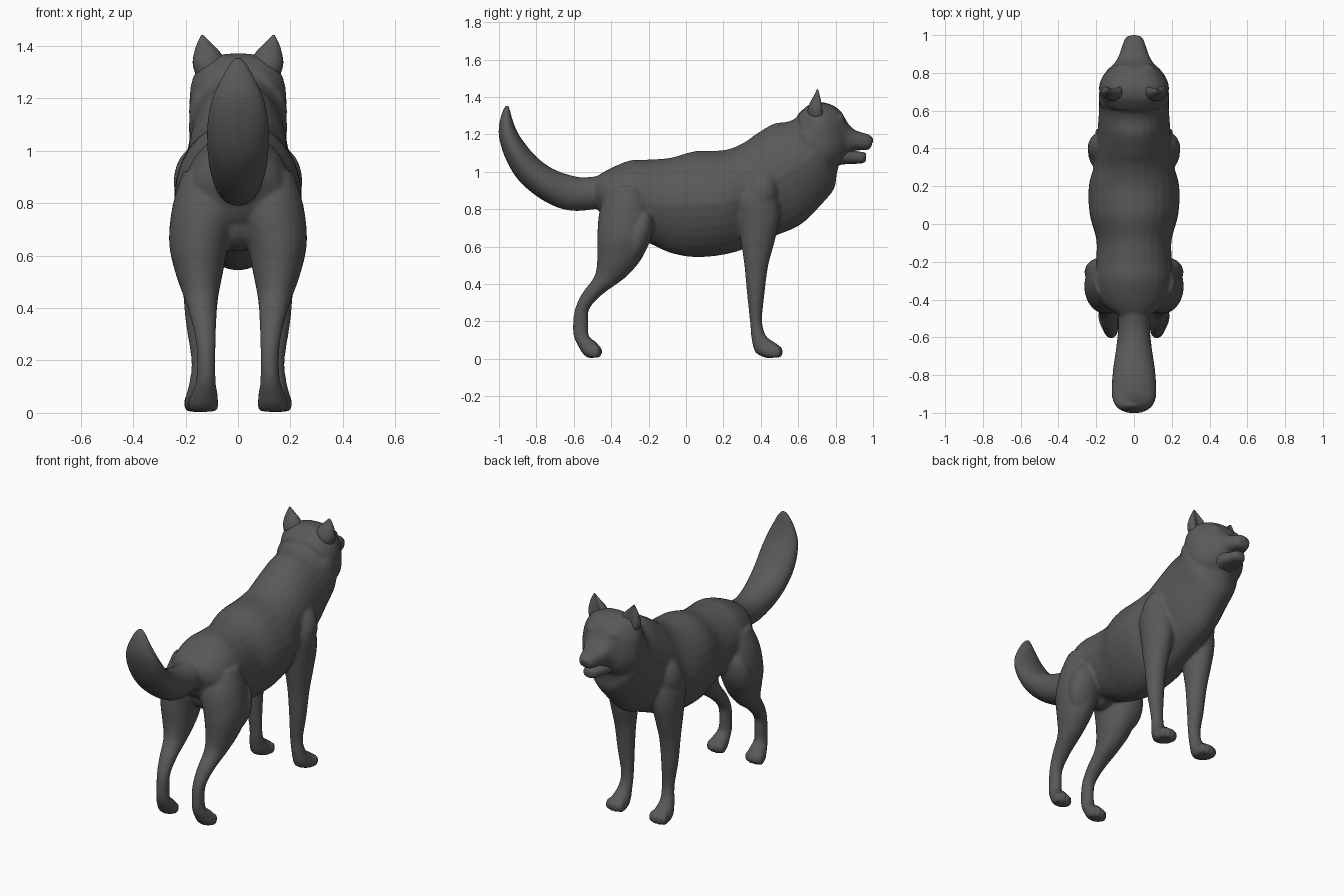
import bpy, bmesh, math
from mathutils import Vector, Matrix

coat = bpy.data.materials.new("dark_grey_coat")
coat.diffuse_color = (0.1, 0.1, 0.1, 1)


def smooth_rows(rows, n=4):
    """Catmull-Rom interpolation between cross-section rows."""
    out = []
    for i in range(len(rows) - 1):
        p = [rows[max(i - 1, 0)], rows[i], rows[i + 1], rows[min(i + 2, len(rows) - 1)]]
        for k in range(n):
            t = k / n
            out.append([0.5 * (2 * b + (c - a) * t + (2 * a - 5 * b + 4 * c - d) * t * t
                               + (3 * b - a - 3 * c + d) * t ** 3) for a, b, c, d in zip(*p)])
    return out + [list(rows[-1])]


def loft(bm, rows, side=1, power=1.0, dent=0.0, taper=0.0, sides=28):
    """Closed tube; each row = y, z of one edge, y, z of the opposite edge, half width, x centre."""
    rows = smooth_rows([tuple(r) + (0.0,) * (6 - len(r)) for r in rows])
    part, rings = bmesh.new(), []
    for y1, z1, y2, z2, w, x in rows:
        ring = []
        for k in range(sides):
            a = 2 * math.pi * k / sides
            c, s = math.cos(a), math.sin(a)
            c = math.copysign(abs(c) ** power, c)
            s = math.copysign(abs(s) ** power, s)
            s *= 1 - taper * max(0, -c)
            if c > 0:
                c *= 1 - dent * c ** 4
            ring.append(part.verts.new((side * (x + w * s), (y1 + y2) / 2 + c * (y1 - y2) / 2,
                                        (z1 + z2) / 2 + c * (z1 - z2) / 2)))
        rings.append(ring)
    for r, q in zip(rings, rings[1:]):
        for k in range(sides):
            j = (k + 1) % sides
            part.faces.new((r[k], r[j], q[j], q[k]))
    part.faces.new(rings[0])
    part.faces.new(rings[-1])
    add_part(bm, part)


def blob(bm, centre, radii, tilt=0.0):
    part = bmesh.new()
    m = Matrix.Translation(Vector(centre)) @ Matrix.Rotation(tilt, 4, 'X') @ Matrix.Diagonal((*radii, 1))
    bmesh.ops.create_uvsphere(part, u_segments=20, v_segments=12, radius=1, matrix=m)
    add_part(bm, part)


def add_part(bm, part):
    bmesh.ops.recalc_face_normals(part, faces=part.faces)
    me = bpy.data.meshes.new("part")
    part.to_mesh(me)
    part.free()
    bm.from_mesh(me)
    bpy.data.meshes.remove(me)


def finish(name, bm, voxel=0.0, passes=4):
    me = bpy.data.meshes.new(name)
    bm.to_mesh(me)
    bm.free()
    me.materials.append(coat)
    ob = bpy.data.objects.new(name, me)
    bpy.context.collection.objects.link(ob)
    if voxel:
        rm = ob.modifiers.new("fuse", 'REMESH')
        rm.mode, rm.voxel_size, rm.use_smooth_shade = 'VOXEL', voxel, True
        sm = ob.modifiers.new("soften", 'SMOOTH')
        sm.factor, sm.iterations = 0.5, passes
    for f in me.polygons:
        f.use_smooth = True
    return ob


# torso and neck, rump to throat
torso = [(-.50, .96, -.47, .80, .08), (-.42, 1.01, -.42, .72, .165), (-.30, 1.06, -.30, .66, .20),
         (-.20, 1.065, -.18, .61, .20), (-.08, 1.075, -.08, .565, .20), (.05, 1.11, .05, .543, .235),
         (.20, 1.115, .20, .556, .24), (.30, 1.15, .32, .59, .212), (.38, 1.205, .46, .65, .20),
         (.47, 1.257, .61, .715, .19), (.53, 1.265, .715, .815, .185), (.575, 1.28, .79, .905, .188),
         (.62, 1.315, .805, .98, .178), (.68, 1.34, .82, 1.05, .15)]
# skull and muzzle
head = [(.60, 1.31, .66, 1.02, .15), (.66, 1.36, .72, 1.0, .182), (.72, 1.372, .78, 1.01, .18),
        (.785, 1.355, .83, 1.045, .145), (.83, 1.32, .85, 1.07, .113), (.865, 1.26, .87, 1.09, .092),
        (.90, 1.225, .90, 1.112, .077), (.95, 1.207, .95, 1.115, .060), (.985, 1.195, .98, 1.12, .047),
        (1.0, 1.17, .993, 1.14, .033)]
# upward curling tail
tail = [(-.45, .98, -.42, .81, .08), (-.55, .97, -.58, .79, .085), (-.63, .985, -.69, .81, .095),
        (-.72, 1.02, -.80, .87, .11), (-.80, 1.08, -.90, .96, .118), (-.86, 1.15, -.965, 1.07, .117),
        (-.90, 1.21, -.999, 1.18, .10), (-.925, 1.27, -.998, 1.26, .07),
        (-.94, 1.325, -.978, 1.33, .036), (-.948, 1.355, -.962, 1.358, .01)]
hind_leg = [(-.22, .92, -.40, .92, .09, .12), (-.18, .78, -.46, .80, .13, .12),
            (-.19, .65, -.475, .65, .115, .148), (-.24, .53, -.475, .53, .09, .148),
            (-.33, .43, -.49, .44, .064, .14), (-.44, .35, -.555, .35, .048, .13),
            (-.515, .27, -.592, .27, .038, .123), (-.523, .19, -.604, .19, .035, .121),
            (-.518, .12, -.60, .12, .038, .123), (-.475, .085, -.573, .06, .05, .128),
            (-.46, .045, -.545, .02, .055, .132), (-.465, .01, -.515, .002, .042, .132)]
front_leg = [(.44, 1.0, .30, .95, .05, .14), (.49, .88, .27, .86, .092, .147),
             (.50, .75, .28, .75, .09, .15), (.475, .63, .293, .63, .075, .152),
             (.44, .50, .312, .50, .06, .153), (.42, .35, .326, .35, .05, .15),
             (.407, .20, .342, .20, .038, .14), (.43, .12, .35, .11, .041, .145),
             (.485, .08, .367, .04, .052, .148), (.508, .045, .40, .015, .057, .148),
             (.50, .01, .44, .002, .045, .148)]

body = bmesh.new()
loft(body, torso, taper=0.2)
loft(body, head, power=0.78)
loft(body, tail)
blob(body, (0, -.30, .73), (.09, .12, .115))  # groin between the thighs
for side in (1, -1):
    loft(body, hind_leg, side)
    loft(body, front_leg, side)
    # shoulder, haunch, cheek ruff and brow
    blob(body, (side * .16, .40, .88), (.086, .09, .135), -.25)
    blob(body, (side * .165, -.255, .66), (.098, .07, .15), -.3)
    blob(body, (side * .128, .67, 1.15), (.06, .065, .10), .3)
    blob(body, (side * .07, .815, 1.28), (.042, .035, .028), .5)
    # toes
    for k in range(4):
        x, back = -.042 + k * .028, .012 * (k in (0, 3))
        blob(body, (side * (.148 + x), .492 - back, .038), (.016, .028, .035))
        blob(body, (side * (.132 + x), -.475 - back, .038), (.016, .028, .035))
finish("dog_body", body, 0.01, 4)

# lower jaw
jaw = bmesh.new()
loft(jaw, [(.76, 1.13, .78, 1.03, .095), (.85, 1.125, .85, 1.04, .075), (.90, 1.112, .90, 1.042, .058),
           (.945, 1.105, .945, 1.046, .042), (.962, 1.10, .962, 1.06, .025)], power=0.8)
finish("lower_jaw", jaw)

# nose pad
nose = bmesh.new()
blob(nose, (0, .975, 1.168), (.034, .026, .026))
finish("nose", nose)

# ears, hollow at the front
for side, name in ((1, "right_ear"), (-1, "left_ear")):
    ear = bmesh.new()
    loft(ear, [(.745, 1.26, .66, 1.26, .045, .105), (.75, 1.325, .65, 1.325, .06, .112),
               (.74, 1.37, .663, 1.37, .052, .116), (.724, 1.405, .685, 1.408, .03, .127),
               (.708, 1.44, .70, 1.442, .004, .136)], side, dent=0.7)
    finish(name, ear)
